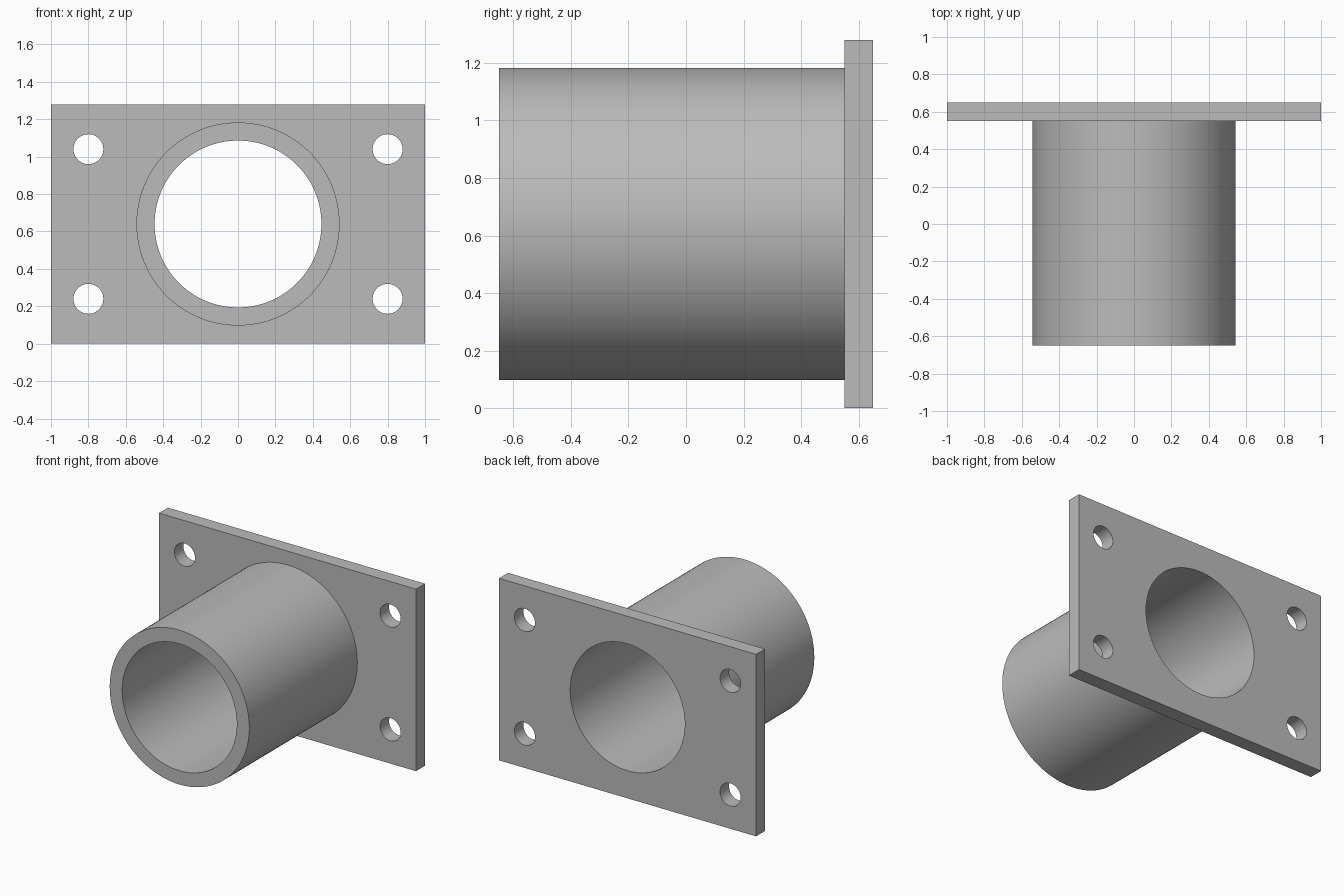
import bpy, math

if "Cube" in bpy.data.objects:
    bpy.data.objects.remove(bpy.data.objects["Cube"], do_unlink=True)

WIDTH, HEIGHT = 2.0, 1.28
FRONT, BACK, THICK = -0.65, 0.65, 0.1
MID = HEIGHT / 2

steel = bpy.data.materials.new("light grey steel")
steel.use_nodes = True
grey = (0.5, 0.5, 0.5, 1)
steel.diffuse_color = grey
steel.node_tree.nodes["Principled BSDF"].inputs["Base Color"].default_value = grey


def rod(name, radius, x, z, y0, y1, sides):
    """Cylinder lying along y between y0 and y1."""
    bpy.ops.mesh.primitive_cylinder_add(
        vertices=sides, radius=radius, depth=y1 - y0,
        location=(x, (y0 + y1) / 2, z), rotation=(math.pi / 2, 0, 0))
    obj = bpy.context.object
    obj.name = name
    obj.data.materials.append(steel)
    return obj


def combine(target, tool, operation):
    """Apply a boolean to the target and remove the tool."""
    mod = target.modifiers.new(operation.lower(), "BOOLEAN")
    mod.operation, mod.solver, mod.object = operation, "EXACT", tool
    tool.hide_render = True
    bpy.ops.object.select_all(action="DESELECT")
    bpy.context.view_layer.objects.active = target
    target.select_set(True)
    bpy.ops.object.modifier_apply(modifier=mod.name)
    bpy.data.objects.remove(tool, do_unlink=True)


# Rectangular mounting plate at the back
bpy.ops.mesh.primitive_cube_add(size=1, location=(0, BACK - THICK / 2, MID))
flange = bpy.context.object
flange.name = "flanged_tube"
flange.scale = (WIDTH, THICK, HEIGHT)
bpy.ops.object.transform_apply(location=True, rotation=True, scale=True)
flange.data.materials.append(steel)

# Tube fused to the plate, then bored right through
combine(flange, rod("tube", 0.543, 0, MID, FRONT, BACK - THICK / 2, 128), "UNION")
combine(flange, rod("bore", 0.446, 0, MID, FRONT - 0.1, BACK + 0.1, 128), "DIFFERENCE")

# Four bolt holes
for sx in (-1, 1):
    for sz in (-1, 1):
        hole = rod("bolt_hole", 0.08, sx * 0.8, MID + sz * 0.4,
                   BACK - 2 * THICK, BACK + THICK, 48)
        combine(flange, hole, "DIFFERENCE")

bpy.ops.object.shade_smooth_by_angle(angle=math.radians(30))
